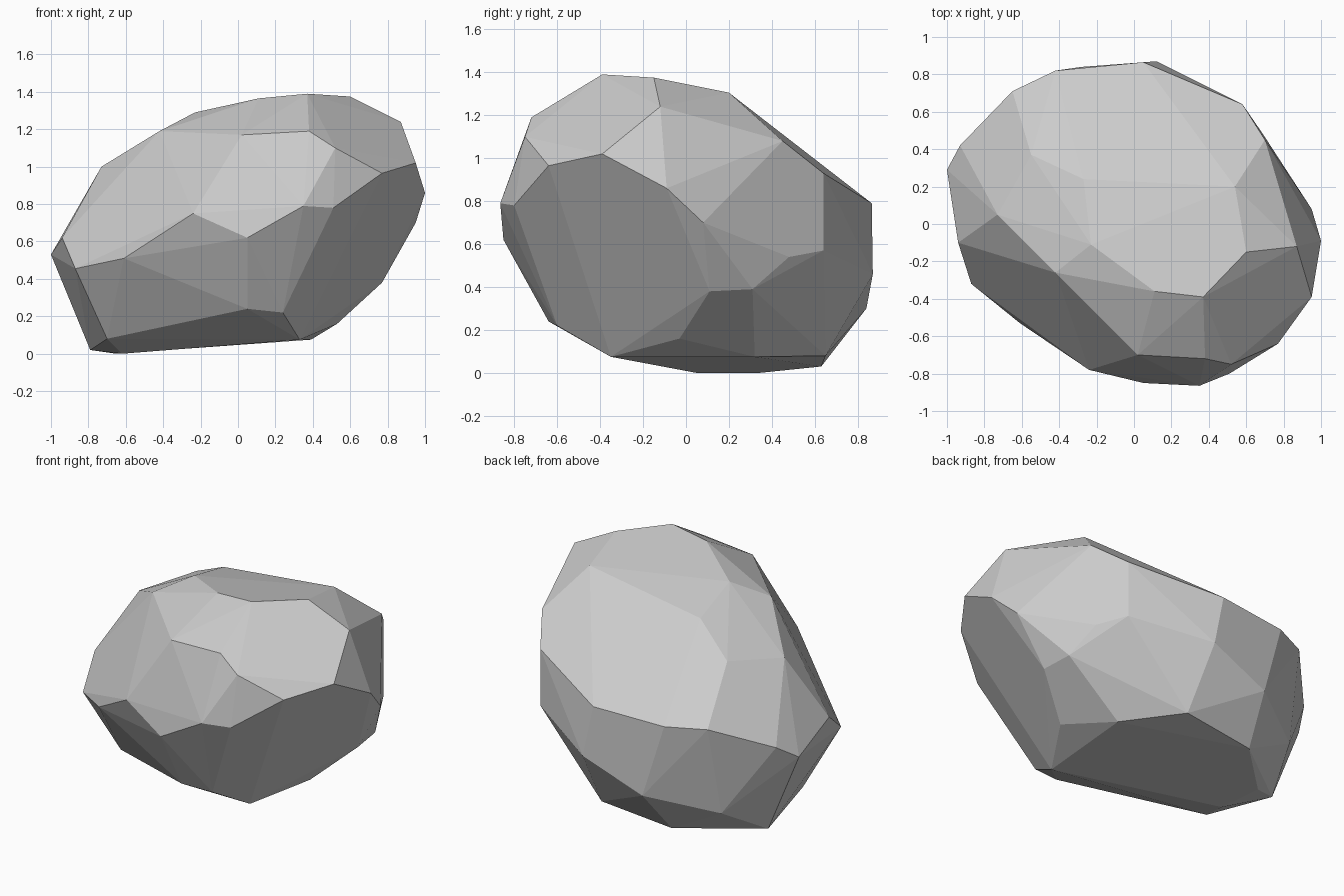
import bpy, bmesh, math

# Corner points of the stone, grouped by region
crown = [(.37, -.39, 1.39), (.6, -.15, 1.375), (.11, -.36, 1.365), (-.23, -.11, 1.29),
         (.54, .2, 1.305), (-.27, .24, 1.2), (-.42, -.26, 1.19), (-.73, .05, 1.0),
         (-.55, .37, 1.05)]
front = [(.02, -.7, 1.17), (.38, -.72, 1.19), (.52, -.75, 1.1), (-.24, -.78, .75),
         (.35, -.865, .79), (.05, -.85, .62), (-.87, -.32, .455), (-.61, -.53, .51),
         (-.7, -.18, .08), (.05, -.64, .24)]
right_facet = [(.51, -.8, .78), (.77, -.64, .965), (.95, -.39, 1.02), (1, -.09, .86),
               (.95, .08, .7), (.77, .11, .38), (.53, -.03, .16), (.33, -.35, .075),
               (.24, -.6, .22)]
right_back = [(.87, -.12, 1.24), (.7, .45, 1.08), (.75, .31, .39), (.69, .48, .54),
              (.58, .64, .57), (.58, .64, .93)]
back = [(.12, .87, .46), (.05, .865, .79), (-.42, .82, .77), (-.65, .71, .77),
        (-.28, .84, .3), (-.93, .42, .62), (-1, .29, .53), (-.94, -.1, .62)]
base = [(.39, .32, .075), (.14, .65, .08), (-.34, .63, .03), (-.65, .34, 0),
        (-.79, .3, .02), (-.62, .05, 0), (-.67, .6, .2)]

# Wrap the corners in a convex hull and merge nearly flat triangles into facets
bm = bmesh.new()
for p in crown + front + right_facet + right_back + back + base:
    bm.verts.new(p)
bmesh.ops.convex_hull(bm, input=bm.verts[:])
bmesh.ops.delete(bm, geom=[v for v in bm.verts if not v.link_faces], context='VERTS')
bmesh.ops.dissolve_limit(bm, angle_limit=math.radians(4), verts=bm.verts[:], edges=bm.edges[:])
bmesh.ops.recalc_face_normals(bm, faces=bm.faces[:])

mesh = bpy.data.meshes.new("rock")
bm.to_mesh(mesh)
bm.free()
bpy.context.collection.objects.link(bpy.data.objects.new("rock", mesh))
